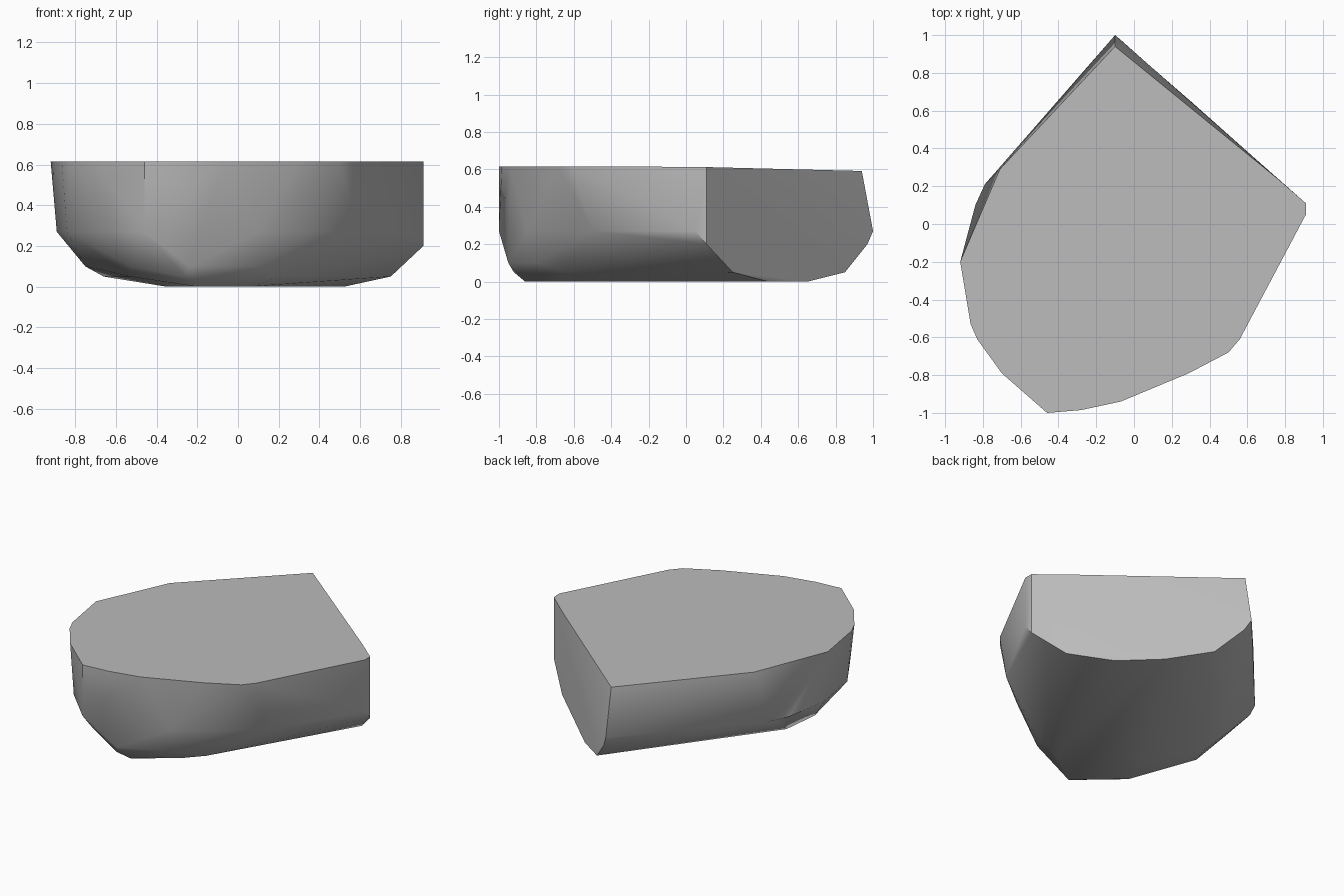
import bpy
import bmesh
import math

# Remove the default cube only
default_cube = bpy.data.objects.get("Cube")
if default_cube is not None:
    bpy.data.objects.remove(default_cube, do_unlink=True)


def make_material(name, color):
    material = bpy.data.materials.new(name)
    material.use_nodes = True
    material.diffuse_color = color
    shader = material.node_tree.nodes["Principled BSDF"]
    shader.inputs["Base Color"].default_value = color
    shader.inputs["Roughness"].default_value = 0.8
    return material


def add_ring(bm, outline, height_at):
    """Place one horizontal cross-section of the stone."""
    for x, y in outline:
        bm.verts.new((x, y, height_at(x, y)))


def level(height):
    return lambda x, y: height


def top_height(x, y):
    """The flat top dips slightly toward the back corner."""
    return 0.615 - 0.025 * max(0, y)


# Cross-sections of the stone, from its flat top to its worn base
top_rim = [(-.92, -.2), (-.865, -.53), (-.83, -.61), (-.7, -.79),
           (-.46, -1), (-.28, -.985), (-.07, -.94), (.29, -.79),
           (.5, -.68), (.56, -.61), (.91, .05), (.91, .11),
           (.76, .24), (-.1, .94), (-.71, .29)]
girdle = [(-.1, 1), (-.79, .21), (-.84, .1), (-.89, -.2), (-.84, -.52),
          (-.68, -.78), (-.46, -1), (.1, -.85), (.35, -.7),
          (.6, -.5), (.91, .05)]
cut_shoulder = [(.91, .11), (-.065, .97)]
lower_bevel = [(-.75, -.3), (-.53, -.8), (-.24, -.95), (.1, -.8)]
base_rim = [(.75, .25), (.22, -.65), (.02, -.77), (-.26, -.92),
            (-.53, -.68), (-.66, -.13), (.07, .85)]
base = [(.52, .44), (.3, .65), (-.35, -.3), (-.2, -.86), (.05, -.68)]

# Wrap the cross-sections in one convex faceted shell
bm = bmesh.new()
add_ring(bm, top_rim, top_height)
add_ring(bm, girdle, level(.27))
add_ring(bm, cut_shoulder, level(.2))
add_ring(bm, lower_bevel, level(.1))
add_ring(bm, base_rim, level(.05))
add_ring(bm, base, level(0))
hull = bmesh.ops.convex_hull(bm, input=bm.verts)
unused = {e for e in hull["geom_interior"] + hull["geom_unused"]
          if isinstance(e, bmesh.types.BMVert)}
bmesh.ops.delete(bm, geom=list(unused), context="VERTS")

# Merge the nearly flat triangles into clean broad facets
bmesh.ops.dissolve_limit(bm, angle_limit=math.radians(2),
                         verts=bm.verts, edges=bm.edges)
bmesh.ops.recalc_face_normals(bm, faces=bm.faces)

# Build the stone object with softened shallow edges
mesh = bpy.data.meshes.new("stone")
bm.to_mesh(mesh)
bm.free()
stone = bpy.data.objects.new("stone", mesh)
bpy.context.collection.objects.link(stone)
mesh.materials.append(make_material("stone grey", (.5, .5, .5, 1)))
bpy.context.view_layer.objects.active = stone
stone.select_set(True)
bpy.ops.object.shade_smooth_by_angle(angle=math.radians(35))
